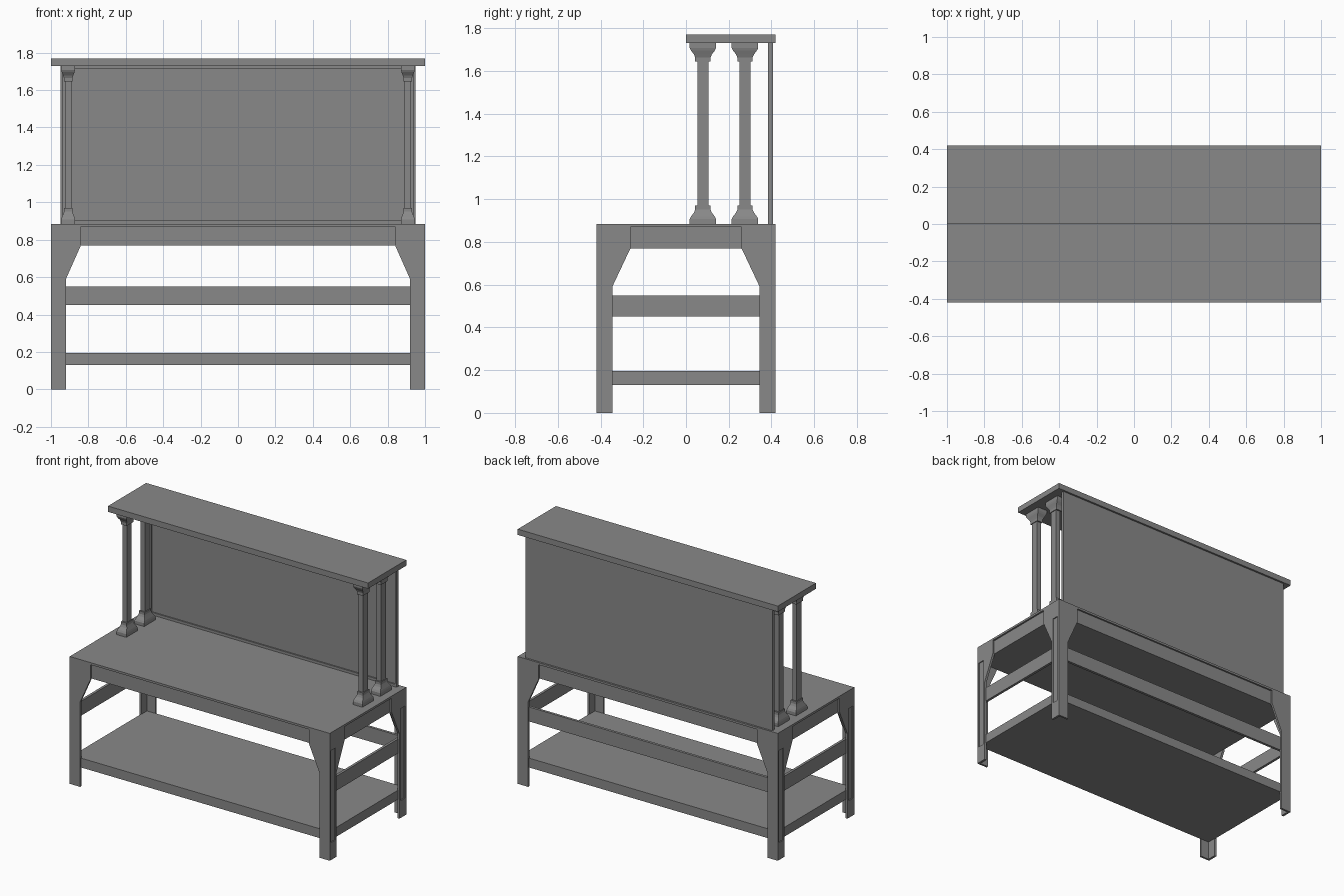
import bpy
import bmesh

cube = bpy.data.objects.get("Cube")
if cube:
    bpy.data.objects.remove(cube)

grey = bpy.data.materials.new("painted_steel_grey")
grey.use_nodes = True
COLOUR = (0.25, 0.25, 0.25, 1)
grey.diffuse_color = COLOUR
grey.node_tree.nodes["Principled BSDF"].inputs["Base Color"].default_value = COLOUR


def finish(name, bm):
    bmesh.ops.recalc_face_normals(bm, faces=bm.faces)
    mesh = bpy.data.meshes.new(name)
    bm.to_mesh(mesh)
    bm.free()
    mesh.materials.append(grey)
    obj = bpy.data.objects.new(name, mesh)
    bpy.context.collection.objects.link(obj)
    return obj


def loft(bm, rings):
    """Skin a stack of equal-length point rings and cap both ends."""
    rows = [[bm.verts.new(p) for p in ring] for ring in rings]
    for a, b in zip(rows, rows[1:]):
        for i in range(len(a)):
            j = (i + 1) % len(a)
            bm.faces.new((a[i], a[j], b[j], b[i]))
    bm.faces.new(rows[0])
    bm.faces.new(rows[-1])


def add_box(bm, x, y, z):
    loft(bm, [[(x[0], y[0], h), (x[1], y[0], h), (x[1], y[1], h), (x[0], y[1], h)]
              for h in z])


def box(name, x, y, z):
    bm = bmesh.new()
    add_box(bm, x, y, z)
    return finish(name, bm)


W, D = 1.0, 0.42            # half width and half depth
TOP, SLAB, APRON = 0.885, 0.87, 0.77

# Work surface, apron block and lower shelf
box("table_top", (-W, W), (-D, D), (SLAB, TOP))
box("apron", (-W + .012, W - .012), (-D + .012, D - .012), (APRON, SLAB))
box("lower_shelf", (-W + .012, W - .012), (-D + .012, D - .012), (0.13, 0.195))

# Stretcher rails: both sides and the back
box("back_rail", (-.985, .985), (D - .03, D - .012), (0.45, 0.55))
for side, s in (("left", 1), ("right", -1)):
    xs = sorted((s * (W - .03), s * (W - .012)))
    box(side + "_rail", xs, (-D + .02, D - .02), (0.45, 0.55))


def leg(name, sx, sy):
    """Angle-section leg with gusset brackets and a recessed outer channel."""
    bm = bmesh.new()
    # Front or back plate with its bracket
    plate = [(W, 0), (.92, 0), (.92, .59), (.84, APRON), (.84, SLAB), (W, SLAB)]
    loft(bm, [[(sx * x, sy * y, z) for x, z in plate] for y in (D, D - .014)])
    # Side plate with its bracket, set back to form the channel floor
    plate = [(D - .002, 0), (.345, 0), (.345, .59), (.26, APRON), (.26, SLAB), (D - .002, SLAB)]
    loft(bm, [[(sx * x, sy * y, z) for y, z in plate] for x in (W - .007, W - .016)])
    # Raised border around the channel: bracket head, two edges and foot
    head = [(D, .76), (.345, .76), (.345, .59), (.26, APRON), (.26, SLAB), (D, SLAB)]
    head[2] = (.358, .76)
    head[1] = (.41, .76)
    head.insert(3, (.345, .59))
    head.insert(3, (.358, .59))
    loft(bm, [[(sx * x, sy * y, z) for y, z in head] for x in (W, W - .007)])
    for y, z in (((.41, D), (.12, .76)), ((.345, .358), (.12, .59)), ((.345, D), (0, .12))):
        add_box(bm, sorted((sx * W, sx * (W - .007))), sorted((sy * y[0], sy * y[1])), z)
    return finish(name, bm)


for fb, sy in (("front", -1), ("back", 1)):
    for lr, sx in (("left", 1), ("right", -1)):
        leg(f"{fb}_{lr}_leg", sx, sy)

# Overhead shelf
SHELF = 1.73
box("top_shelf", (-W, W), (0, D), (SHELF, 1.77))

# Back board with a slim raised border on its front
box("back_board", (-.95, .95), (.393, .407), (TOP, SHELF))
bm = bmesh.new()
for z in ((TOP, TOP + .018), (SHELF - .015, SHELF)):
    add_box(bm, (-.95, .95), (.384, .393), z)
for x in ((-.95, -.938), (.938, .95)):
    add_box(bm, x, (.384, .393), (TOP + .018, SHELF - .015))
finish("back_board_border", bm)

# Columns: (distance from end, half width, half depth), mirrored top to bottom
PROFILE = [(0, .037, .062), (.022, .037, .062), (.034, .034, .056),
           (.052, .027, .042), (.066, .022, .036), (.085, .022, .036), (.085, .017, .026)]


def column(name, cx, cy):
    rows = [(TOP + h, a, b) for h, a, b in PROFILE]
    rows += [(SHELF - h, a, b) for h, a, b in reversed(PROFILE)]
    bm = bmesh.new()
    loft(bm, [[(cx - a, cy - b, z), (cx + a, cy - b, z), (cx + a, cy + b, z), (cx - a, cy + b, z)]
              for z, a, b in rows])
    return finish(name, bm)


for lr, sx in (("left", 1), ("right", -1)):
    for fb, y in (("front", .079), ("rear", .276)):
        column(f"{fb}_{lr}_column", sx * .908, y)
